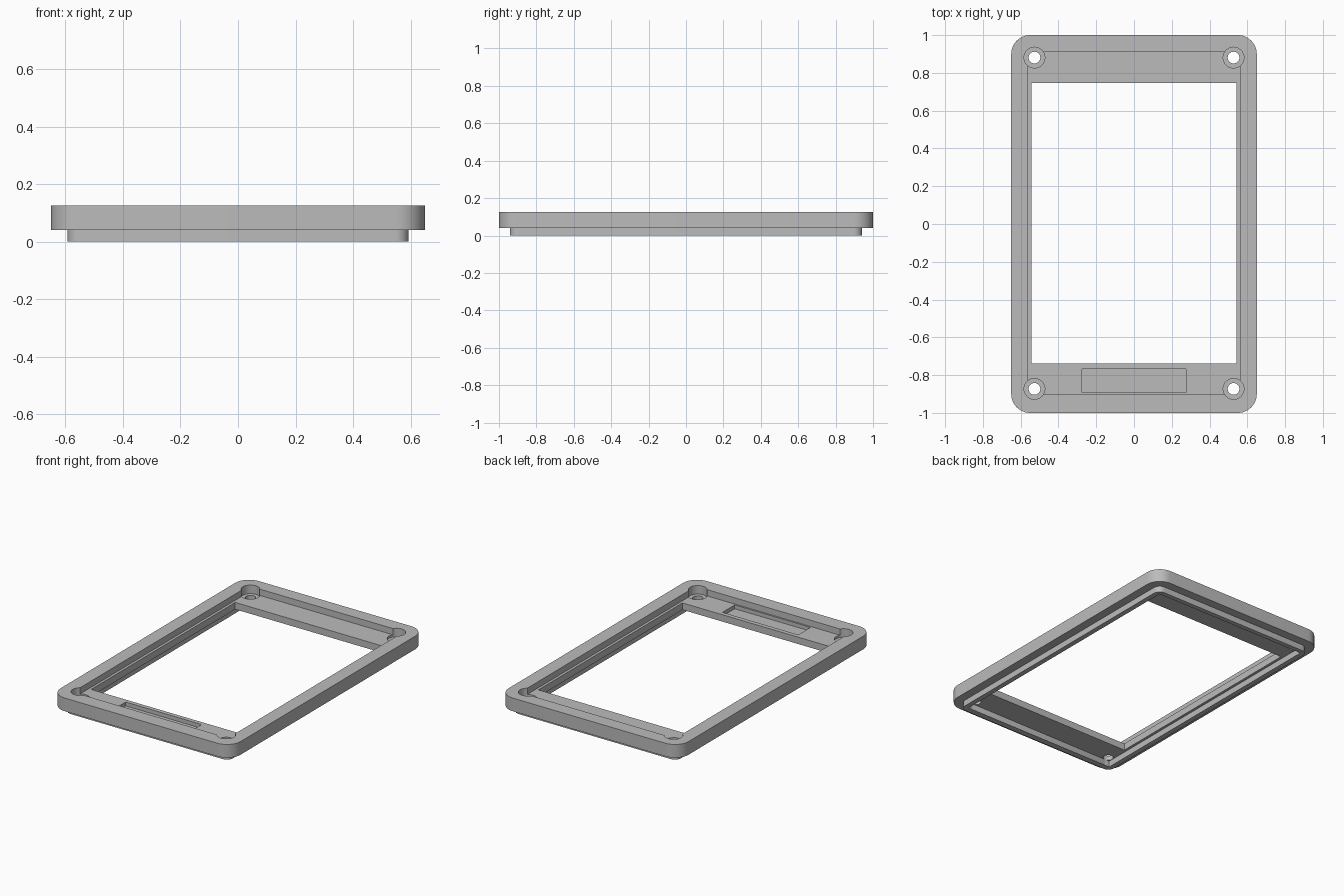
import bpy, bmesh
from math import cos, sin, pi

if "Cube" in bpy.data.objects:
    bpy.data.objects.remove(bpy.data.objects["Cube"], do_unlink=True)

SHIFT = 0.004          # the openings sit slightly towards the back
PANEL_LOW, PANEL_TOP, RIM_TOP = 0.04, 0.085, 0.126

grey = bpy.data.materials.new("plain_grey")
grey.use_nodes = True
colour = (0.5, 0.5, 0.5, 1)
grey.diffuse_color = colour
grey.node_tree.nodes["Principled BSDF"].inputs["Base Color"].default_value = colour


def prism(name, points, low, high):
    """Extrude a flat outline between two heights."""
    bm = bmesh.new()
    face = bm.faces.new([bm.verts.new((x, y, low)) for x, y in points])
    moved = bmesh.ops.extrude_face_region(bm, geom=[face])["geom"]
    for v in moved:
        if isinstance(v, bmesh.types.BMVert):
            v.co.z = high
    bmesh.ops.recalc_face_normals(bm, faces=bm.faces)
    mesh = bpy.data.meshes.new(name)
    bm.to_mesh(mesh)
    bm.free()
    mesh.materials.append(grey)
    obj = bpy.data.objects.new(name, mesh)
    bpy.context.collection.objects.link(obj)
    return obj


def arc(cx, cy, r, start, sweep, steps):
    return [(cx + r * cos(start + sweep * i / steps),
             cy + r * sin(start + sweep * i / steps)) for i in range(steps + 1)]


def rounded(hx, hy, r):
    corners = [(1, 1), (-1, 1), (-1, -1), (1, -1)]
    return [p for i, (sx, sy) in enumerate(corners)
            for p in arc(sx * (hx - r), sy * (hy - r), r, i * pi / 2, pi / 2, 12)]


def rectangle(hx, hy, cy=0):
    return [(-hx, cy - hy), (hx, cy - hy), (hx, cy + hy), (-hx, cy + hy)]


def circle(cx, cy, r):
    return arc(cx, cy, r, 0, 2 * pi, 40)[:-1]


def combine(target, tool, operation):
    mod = target.modifiers.new(operation, "BOOLEAN")
    mod.operation, mod.object, mod.solver = operation, tool, "EXACT"
    bpy.context.view_layer.objects.active = target
    bpy.ops.object.modifier_apply(modifier=mod.name)
    bpy.data.objects.remove(tool, do_unlink=True)


# Rounded body with a narrower locating lip underneath
frame = prism("bezel_frame", rounded(0.65, 1.0, 0.1), PANEL_LOW, RIM_TOP)
combine(frame, prism("lip", rounded(0.593, 0.942, 0.045), 0, 0.06), "UNION")

# Pockets above and below the panel, then the window through it
inside = rectangle(0.56, 0.907, SHIFT)
combine(frame, prism("top_pocket", inside, PANEL_TOP, 0.3), "DIFFERENCE")
combine(frame, prism("under_pocket", inside, -0.2, PANEL_LOW), "DIFFERENCE")
combine(frame, prism("window", rectangle(0.543, 0.743, SHIFT), -0.2, 0.3), "DIFFERENCE")

# Shallow slot in the front of the panel
combine(frame, prism("slot", rectangle(0.274, 0.063, -0.83), 0.06, 0.3), "DIFFERENCE")

# Counterbored screw holes
for sx in (-1, 1):
    for sy in (-1, 1):
        x, y = sx * 0.527, sy * 0.877 + SHIFT
        combine(frame, prism("counterbore", circle(x, y, 0.055), 0.07, 0.3), "DIFFERENCE")
        combine(frame, prism("screw_hole", circle(x, y, 0.031), -0.2, 0.3), "DIFFERENCE")

bpy.ops.object.select_all(action="DESELECT")
frame.select_set(True)
bpy.context.view_layer.objects.active = frame
bpy.ops.object.shade_smooth_by_angle()
